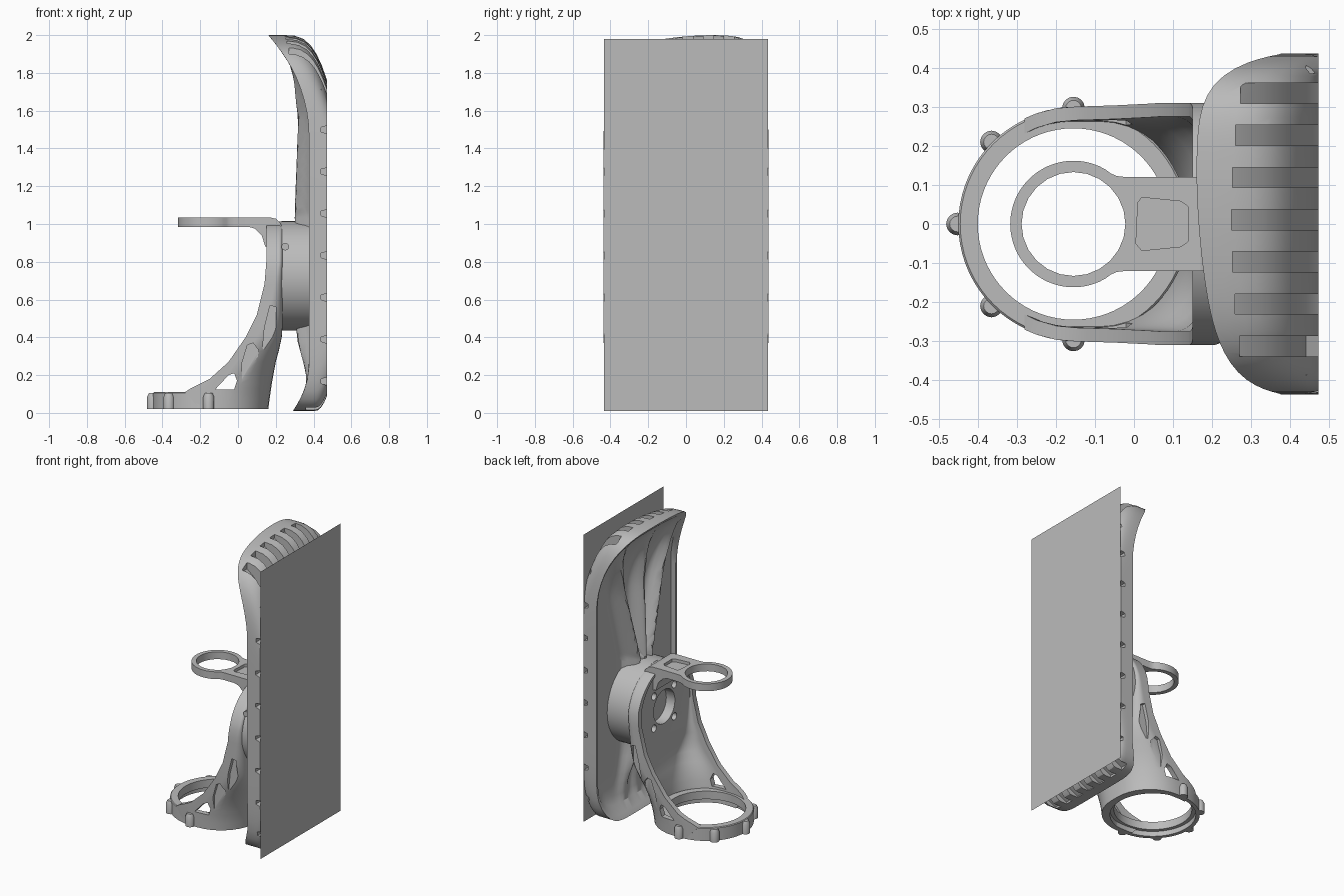
import bpy, bmesh, math
from math import sin, cos, pi, sqrt

if "Cube" in bpy.data.objects:
    bpy.data.objects.remove(bpy.data.objects["Cube"])

grey = bpy.data.materials.new("plain_grey")
grey.diffuse_color = (0.5, 0.5, 0.5, 1)
grey.use_nodes = True
grey.node_tree.nodes["Principled BSDF"].inputs["Base Color"].default_value = grey.diffuse_color


def build(name, parts, cyclic=False):
    """Each part is a list of closed loops skinned together, capped unless cyclic."""
    bm = bmesh.new()
    for loops in parts:
        rows = [[bm.verts.new(p) for p in lp] for lp in loops]
        n = len(rows[0])
        pairs = list(zip(rows, rows[1:])) + ([(rows[-1], rows[0])] if cyclic else [])
        for a, b in pairs:
            for i in range(n):
                j = (i + 1) % n
                bm.faces.new((a[i], a[j], b[j], b[i]))
        if not cyclic:
            bm.faces.new(rows[0][::-1])
            bm.faces.new(rows[-1])
    bmesh.ops.recalc_face_normals(bm, faces=bm.faces[:])
    me = bpy.data.meshes.new(name)
    bm.to_mesh(me)
    bm.free()
    me.materials.append(grey)
    ob = bpy.data.objects.new(name, me)
    bpy.context.collection.objects.link(ob)
    return ob


def cut(ob, parts):
    c = build("cutter", parts)
    c.hide_render = True
    m = ob.modifiers.new("cut", 'BOOLEAN')
    m.operation, m.solver, m.object = 'DIFFERENCE', 'EXACT', c
    bpy.context.view_layer.objects.active = ob
    bpy.ops.object.modifier_apply(modifier=m.name)
    bpy.data.objects.remove(c)


def smooth(ob, deg=30):
    bpy.ops.object.select_all(action='DESELECT')
    ob.select_set(True)
    bpy.context.view_layer.objects.active = ob
    bpy.ops.object.shade_smooth_by_angle(angle=math.radians(deg))


def prism_y(pts, y0, y1):
    return [[(x, y, z) for x, z in pts] for y in (y0, y1)]


def prism_z(pts, z0, z1):
    return [[(x, y, z) for x, y in pts] for z in (z0, z1)]


def rod_x(y, z, r, x0, x1, n=40):
    return [[(x, y + r * cos(2 * pi * i / n), z + r * sin(2 * pi * i / n)) for i in range(n)] for x in (x0, x1)]


def circle(cx, cy, r, n=48):
    return [(cx + r * cos(2 * pi * i / n), cy + r * sin(2 * pi * i / n)) for i in range(n)]


def lerp(t, table):
    if t <= table[0][0]:
        return table[0][1]
    for (a, u), (b, v) in zip(table, table[1:]):
        if t <= b:
            return u + (v - u) * (t - a) / (b - a)
    return table[-1][1]


# flat backing sheet
sheet = build("backing_sheet", [])
sheet.data.from_pydata([(.475, y, z) for y, z in ((-.435, .01), (.435, .01), (.435, 1.98), (-.435, 1.98))], [], [(0, 1, 2, 3)])

# curved shell
N = 128


def outline(i):
    t = 2 * pi * (i + .5) / N
    n = 6 if sin(t) > 0 else 8
    r = (abs(cos(t)) ** n + abs(sin(t)) ** n) ** (-1 / n)
    y, z = .437 * r * cos(t), 1 + .99 * r * sin(t)
    if z > 1:
        z += .01 * (z - 1) - .3 * max(0, .15 - y) ** 2 * (z - 1) ** 4
    return y, z


def lip(z):
    return .375 - .215 * max(0, (z - 1.5) / .5) ** 2 - .085 * max(0, (.25 - z) / .24) ** 2


def back(y, z, s):
    recess = .02 * min(1, max(0, (.97 - s) / .05))
    k = .07 + .28 * max(0, abs(z - .73) - .32)
    rib = max(math.exp(-((y - j * k) / .045) ** 2) for j in (-1, 0, 1))
    fade = lerp(z, [(.08, 0), (.4, .9), (1.05, 1), (1.45, .85), (1.65, .75), (1.92, 0)])
    return lip(z) + recess - .095 * rib * fade * min(1, recess / .02)


def wall_point(y, z, f):
    x0 = lip(z)
    x = x0 + (.472 - x0) * f
    if z > 1:
        z = 1 + (z - 1) * (1 - .25 * max(0, (x - .25) / .225) ** 3)
    else:
        z = 1 - (1 - z) * (1 - .09 * max(0, (x - .41) / .065) ** 2)
    return x, y, z


edge = [outline(i) for i in range(N)]
loops = []
for s in [.03 + .06 * i for i in range(15)] + [.92, .97]:
    loops.append([(back(y * s, 1 + (z - 1) * s, s), y * s, 1 + (z - 1) * s) for y, z in edge])
for f in (0, .15, .3, .45, .6, .72, .82, .91, 1):
    loops.append([wall_point(y, z, f) for y, z in edge])
shell = build("curved_shell", [loops])

# tread notches on the top, bottom and sides of the shell
notches = []
for k in range(7):
    y = .335 - .108 * k
    d = -.5 * (y - .1) ** 2
    e = .2 * (y * y)
    top = [(.25 + e, 2.1), (.25 + e, 1.975 + d), (.33, 1.925 + d), (.4, 1.83 + d), (.44, 1.73 + d), (.52, 1.6), (.52, 2.1)]
    low = [(.36, -.05), (.36, .015 + e), (.43, .05 + e), (.52, .12), (.52, -.05)]
    notches += [prism_y(top, y - .026, y + .026), prism_y(low, y - .026, y + .026)]
for k in range(8):
    z = .166 + .222 * k
    tri = [(.44, z - .01), (.44, z + .014), (.5, z + .03), (.5, z - .03)]
    notches += [prism_y(tri, .385, .47), prism_y(tri, -.47, -.385)]
cut(shell, notches)
smooth(shell)

# round hub between bracket and shell
hub = build("hub", [rod_x(0, .725, .29, .23, .42, 64)])
smooth(hub)
screw = build("hub_screw", [[[(.25 + .02 * cos(a), y, .88 + .02 * sin(a)) for a in [i * pi / 6 for i in range(12)]] for y in (-.27, -.2)]])
smooth(screw)

# lower ring with counterbore
prof = [(.245, .055), (.245, .11), (.29, .11), (.295, .105), (.295, .02), (.27, .02), (.27, .055)]
ring = build("lower_ring", [[[(-.155 + r * cos(a), r * sin(a), z) for r, z in prof]
                             for a in [2 * pi * i / 72 for i in range(72)]]], cyclic=True)
smooth(ring)

# small knobs round the lower ring
knobs = []
for a in (90, 135, 180, 225, 270):
    a = math.radians(a)
    cx, cy = -.155 + .297 * cos(a), .297 * sin(a)
    knobs.append([[(x, y, z) for x, y in circle(cx, cy, r, 16)] for z, r in ((.02, .029), (.085, .029), (.105, .02))])
smooth(build("ring_knobs", knobs))


# bracket: U-shaped wall rising from the ring into a round plate
def half_wall(w, xb, r, xf):
    pts = []
    for i in range(6):
        x = xf + (xb - r - xf) * i / 6
        y = w if x > -.155 else sqrt(w * w - (x + .155) ** 2)
        pts.append((x, y))
    for i in range(10):
        a = pi / 2 * (1 - i / 9)
        pts.append((xb - r + r * cos(a), w - r + r * sin(a)))
    return pts


def section(z, w):
    xf = lerp(z, [(.02, -.2), (.11, -.28), (.13, -.25), (.18, -.15), (.27, -.05), (.4, .04), (.52, .1), (.68, .14), (.8, .15)])
    xb = lerp(z, [(.02, .16), (.15, .178), (.27, .2), (.38, .23), (.45, .235)])
    r = min(.9 * w, lerp(z, [(.02, .285), (.2, .24), (.27, .2), (.4, .12), (.52, .07), (.68, .04), (.8, .02)]))
    t = min(.035, .4 * w)
    tb = lerp(z, [(.02, .035), (.35, .04), (.45, .07)])
    out = half_wall(w, xb, r, xf)
    inn = half_wall(w - t, xb - tb, max(r - t, .004), xf)
    mir = lambda p: [(x, -y) for x, y in reversed(p)]
    full = out + mir(out) + list(reversed(inn + mir(inn)))
    return [(x, y, z) for x, y in full]


levels = [(z, lerp(z, [(.02, .295), (.45, .31)])) for z in
          (.02, .07, .11, .13, .155, .18, .22, .27, .33, .4, .45, .52, .6, .68, .72)]
levels += [(.72 + .295 * sin(math.radians(a)), .31 * cos(math.radians(a))) for a in range(10, 85, 6)]
bracket = build("bracket", [[section(z, w) for z, w in levels]])

# bracket openings: centre bore, bolt holes, side windows
tri = [(-.12, .125), (-.02, .125), (-.005, .17), (-.02, .21), (-.05, .2)]
hexa = [(.02, .18), (.05, .16), (.09, .2), (.11, .33), (.08, .37), (.05, .36), (.02, .26)]
slot = [(.13, .34), (.17, .33), (.2, .45), (.2, .56), (.17, .57), (.14, .45)]
holes = [rod_x(0, .72, .115, .1, .3)]
holes += [rod_x(.11 * i, .72 + .11 * j, .025, .1, .3, 16) for i in (-1, 1) for j in (-1, 1)]
holes.append(prism_y(tri, -.5, .5))
for p in (hexa, slot):
    holes += [prism_y(p, .285, .5), prism_y(p, -.5, -.285)]
cut(bracket, holes)
smooth(bracket)

# upper arm ending in a ring
arc = [math.radians(a) for a in range(60, 301, 6)]
plan = [(-.155 + .162 * cos(a), .162 * sin(a)) for a in arc]
plan += [(-.06, -.13), (-.045, -.123), (-.02, -.12), (.17, -.12), (.17, .12), (-.02, .12), (-.045, .123), (-.06, .13)]
arm = build("upper_arm_ring", [prism_z(plan, .985, 1.035)])
pocket = [(.02, .068), (.01, .055), (.005, -.05), (.02, -.068), (.12, -.058), (.138, -.045), (.138, .045), (.12, .058)]
cut(arm, [prism_z(circle(-.155, 0, .133, 24), .9, 1.1), prism_z(pocket, 1.015, 1.1)])
smooth(arm)

# bend joining the arm to the bracket plate
bend = [(.05, .987), (.09, .975), (.125, .94), (.145, .88), (.237, .88), (.237, .97), (.225, 1.005), (.2, 1.028), (.168, 1.035), (.168, .99)]
smooth(build("arm_bend", [prism_y(bend, -.12, .12)]), 35)
